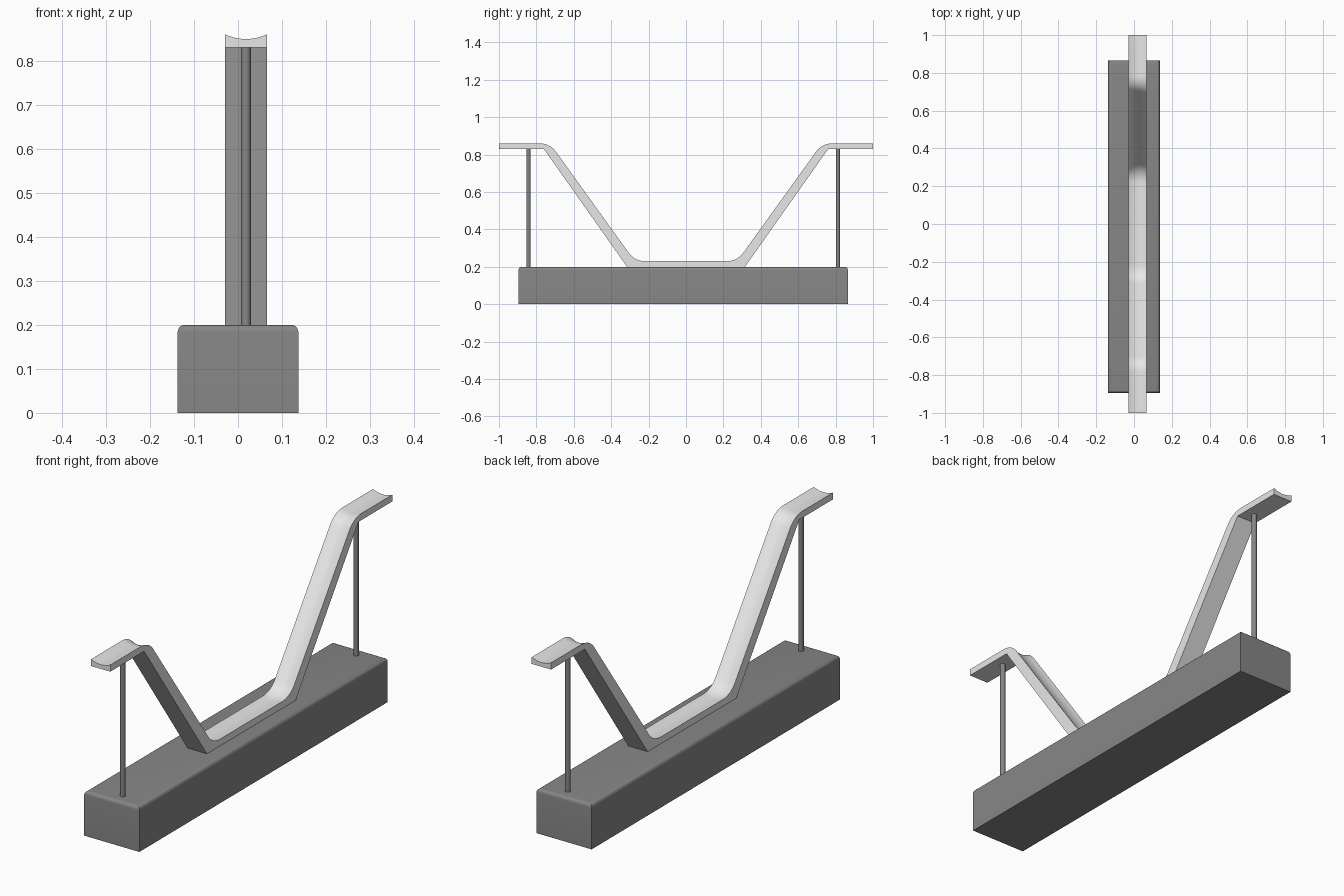
import bpy
import bmesh
import math
from mathutils import Vector

cube = bpy.data.objects.get("Cube")
if cube:
    bpy.data.objects.remove(cube, do_unlink=True)


def make_material(name, value):
    mat = bpy.data.materials.new(name)
    mat.use_nodes = True
    color = (value, value, value, 1)
    mat.diffuse_color = color
    mat.node_tree.nodes["Principled BSDF"].inputs["Base Color"].default_value = color
    return mat


def add_object(name, bm, mat, angle=30):
    bmesh.ops.recalc_face_normals(bm, faces=bm.faces)
    mesh = bpy.data.meshes.new(name)
    bm.to_mesh(mesh)
    bm.free()
    mesh.materials.append(mat)
    obj = bpy.data.objects.new(name, mesh)
    bpy.context.collection.objects.link(obj)
    bpy.ops.object.select_all(action="DESELECT")
    obj.select_set(True)
    bpy.context.view_layer.objects.active = obj
    bpy.ops.object.shade_smooth_by_angle(angle=math.radians(angle))
    return obj


dark = make_material("dark grey", 0.24)
light = make_material("light grey", 0.8)

BASE_TOP = 0.2
TRACK_X, HALF_W, GROOVE = 0.018, 0.048, 0.011

# Base block with rounded top edges
bm = bmesh.new()
bmesh.ops.create_cube(bm, size=1)
for v in bm.verts:
    v.co = (v.co.x * 0.274, v.co.y * 1.76 - 0.015, (v.co.z + 0.5) * BASE_TOP)
top_edges = [e for e in bm.edges if all(v.co.z > 0.1 for v in e.verts)]
bmesh.ops.bevel(bm, geom=top_edges, offset=0.016, segments=5, profile=0.5, affect="EDGES")
add_object("base", bm, dark)

# Thin support posts
for name, y in (("front_post", -0.842), ("back_post", 0.812)):
    bm = bmesh.new()
    bmesh.ops.create_cone(bm, cap_ends=True, segments=24, radius1=0.011,
                          radius2=0.011, depth=0.64)
    bmesh.ops.translate(bm, verts=bm.verts, vec=(TRACK_X, y, 0.515))
    add_object(name, bm, dark, 40)


# Track: sharp underside, upper side with filleted bends and a shallow groove
def fillet(before, corner, after, reach, steps=10):
    """Circular arc points and normals that round one bend."""
    d1, d2 = (corner - before).normalized(), (after - corner).normalized()
    turn = d1.angle_signed(d2)
    sign = -1 if d1.x * d2.y - d1.y * d2.x < 0 else 1
    radius = reach / math.tan(abs(turn) / 2)
    n1 = Vector((-d1.y, d1.x))
    center = corner - d1 * reach + n1 * sign * radius
    start = math.atan2(n1.y, n1.x)
    result = []
    for i in range(steps + 1):
        a = start + sign * abs(turn) * i / steps
        normal = Vector((math.cos(a), math.sin(a)))
        result.append((center - normal * sign * radius, normal))
    return result


up = Vector((0, 1))
end, bend, dip = Vector((-1, 0.86)), Vector((-0.727, 0.86)), Vector((-0.274, 0.23))
half = [(end, up)]
half += fillet(end, bend, dip, 0.055)
half += fillet(bend, dip, Vector((0, 0.23)), 0.055)
stations = half + [(Vector((-p.x, p.y)), Vector((-n.x, n.y))) for p, n in reversed(half)]
under = [(-1, 0.83), (-0.76, 0.83), (-0.315, BASE_TOP)]
under += [(-y, z) for y, z in reversed(under)]

bm = bmesh.new()
ACROSS = 12
rows = []
for p, n in stations:
    row = []
    for i in range(ACROSS + 1):
        t = 2 * i / ACROSS - 1
        q = p - n * GROOVE * (1 - t * t)
        row.append(bm.verts.new((TRACK_X + t * HALF_W, q.x, q.y)))
    rows.append(row)
bottom = [[bm.verts.new((TRACK_X + s * HALF_W, y, z)) for s in (-1, 1)] for y, z in under]

for a, b in zip(rows, rows[1:]):
    for i in range(ACROSS):
        bm.faces.new((a[i], a[i + 1], b[i + 1], b[i]))
for a, b in zip(bottom, bottom[1:]):
    bm.faces.new((a[0], b[0], b[1], a[1]))
for side in (0, -1):
    bm.faces.new([r[side] for r in rows] + [b[side] for b in reversed(bottom)])
for k in (0, -1):
    bm.faces.new(rows[k] + [bottom[k][1], bottom[k][0]])
add_object("track", bm, light)
